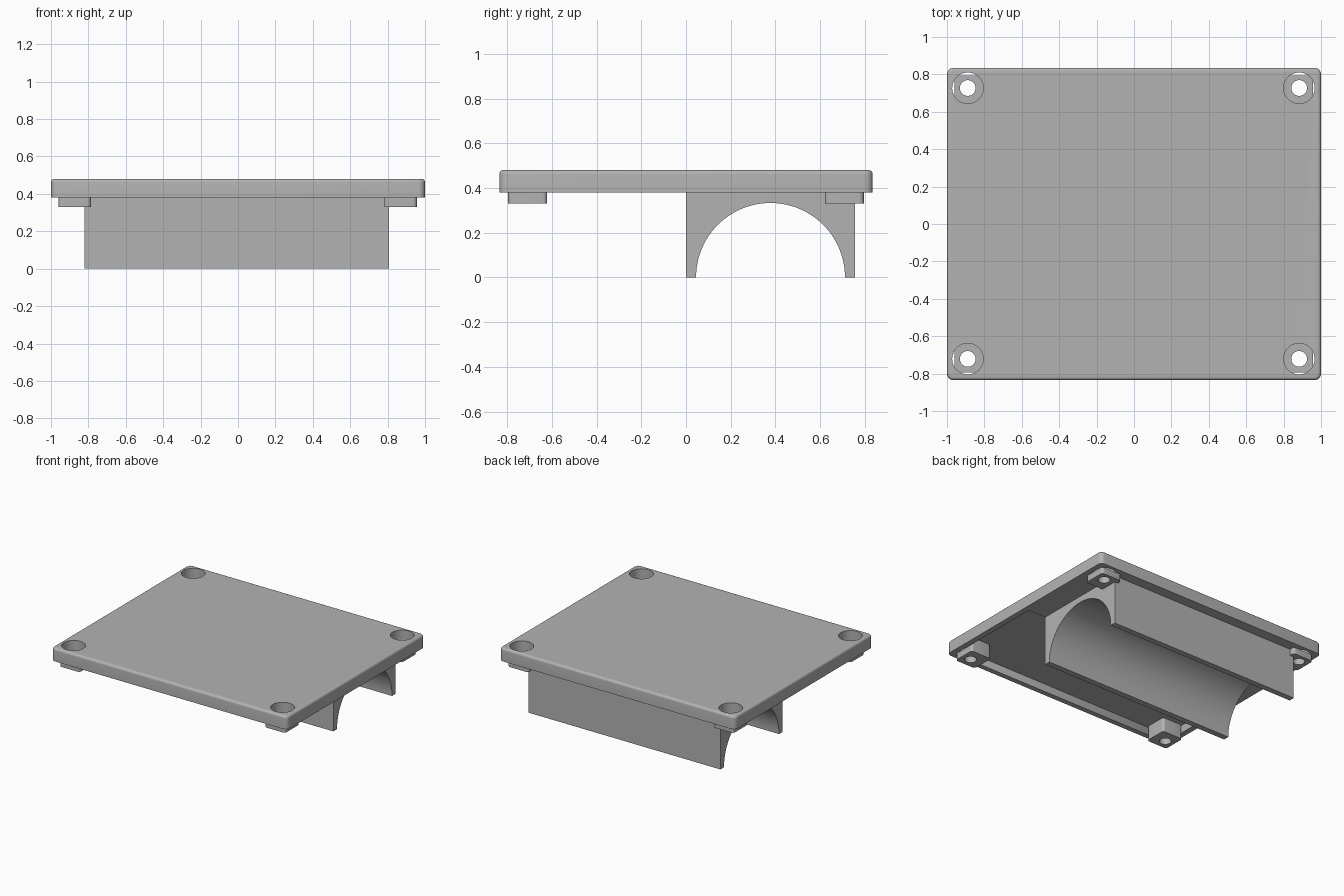
import bpy, bmesh, math

if "Cube" in bpy.data.objects:
    bpy.data.objects.remove(bpy.data.objects["Cube"])

grey = bpy.data.materials.new("plain_grey")
grey.use_nodes = True
GREY = (0.45, 0.45, 0.45, 1)
grey.diffuse_color = GREY
grey.node_tree.nodes["Principled BSDF"].inputs["Base Color"].default_value = GREY


def finish(name, bm):
    bmesh.ops.recalc_face_normals(bm, faces=bm.faces)
    mesh = bpy.data.meshes.new(name)
    bm.to_mesh(mesh)
    bm.free()
    mesh.materials.append(grey)
    ob = bpy.data.objects.new(name, mesh)
    bpy.context.collection.objects.link(ob)
    return ob


def box(name, x, y, z, corner=0, top=0):
    """Box from (min, max) ranges, with rounded upright corners and top edge."""
    bm = bmesh.new()
    bmesh.ops.create_cube(bm, size=1)
    for v in bm.verts:
        v.co = [r[0] if c < 0 else r[1] for c, r in zip(v.co, (x, y, z))]
    if corner:
        edges = [e for e in bm.edges if abs(e.verts[0].co.z - e.verts[1].co.z) > 1e-4]
        bmesh.ops.bevel(bm, geom=edges, offset=corner, segments=6, profile=0.5, affect='EDGES')
    if top:
        edges = [e for e in bm.edges if all(v.co.z > z[1] - 1e-4 for v in e.verts)]
        bmesh.ops.bevel(bm, geom=edges, offset=top, segments=5, profile=0.5, affect='EDGES')
    return finish(name, bm)


def cylinder(name, x, y, z, radius):
    bm = bmesh.new()
    bmesh.ops.create_cone(bm, cap_ends=True, segments=48, radius1=radius,
                          radius2=radius, depth=z[1] - z[0])
    bmesh.ops.translate(bm, vec=(x, y, sum(z) / 2), verts=bm.verts)
    return finish(name, bm)


def select(ob):
    bpy.ops.object.select_all(action='DESELECT')
    ob.select_set(True)
    bpy.context.view_layer.objects.active = ob


def cut(ob, cutter):
    select(ob)
    mod = ob.modifiers.new("cut", 'BOOLEAN')
    mod.operation, mod.solver, mod.object = 'DIFFERENCE', 'EXACT', cutter
    bpy.ops.object.modifier_apply(modifier=mod.name)


BASE, TOP = 0.38, 0.48

# Lid plate, hollowed under its front half
lid = box("lid", (-1, 1), (-0.835, 0.835), (BASE, TOP), corner=0.035, top=0.018)
cavity = box("cavity_cutter", (-0.957, 0.957), (-0.795, 0), (BASE - 0.1, 0.44), corner=0.02)
cutters = [cavity]
cut(lid, cavity)

# Corner bosses with counterbored screw holes
parts = [lid]
for sx, side in ((-1, "right"), (1, "left")):
    for sy, end in ((-1, "front"), (1, "back")):
        cx, cy = sx * 0.871 - 0.002, sy * 0.708
        boss = box(f"{end}_{side}_boss", (cx - 0.087, cx + 0.087),
                   (cy - 0.087, cy + 0.087), (0.33, 0.45), corner=0.02)
        hx, hy = sx * 0.886 - 0.003, sy * 0.724 + 0.003
        bore = cylinder("bore_cutter", hx, hy, (BASE, 0.6), 0.083)
        hole = cylinder("hole_cutter", hx, hy, (0.2, 0.6), 0.042)
        for ob in (lid, boss):
            cut(ob, bore)
            cut(ob, hole)
        cutters += [bore, hole]
        parts.append(boss)

# Saddle: arch profile swept along x
bm = bmesh.new()
arc = [(0.378 - 0.333 * math.cos(math.pi * i / 48), 0.333 * math.sin(math.pi * i / 48))
       for i in range(49)]
outline = arc + [(0.755, 0), (0.755, BASE + 0.001), (0, BASE + 0.001), (0, 0)]
face = bm.faces.new([bm.verts.new((-0.82, y, z)) for y, z in outline])
swept = bmesh.ops.extrude_face_region(bm, geom=[face])["geom"]
bmesh.ops.translate(bm, vec=(1.628, 0, 0),
                    verts=[g for g in swept if isinstance(g, bmesh.types.BMVert)])
parts.append(finish("saddle", bm))

for ob in cutters:
    bpy.data.objects.remove(ob)
for ob in parts:
    select(ob)
    bpy.ops.object.shade_smooth_by_angle(angle=math.radians(30))
